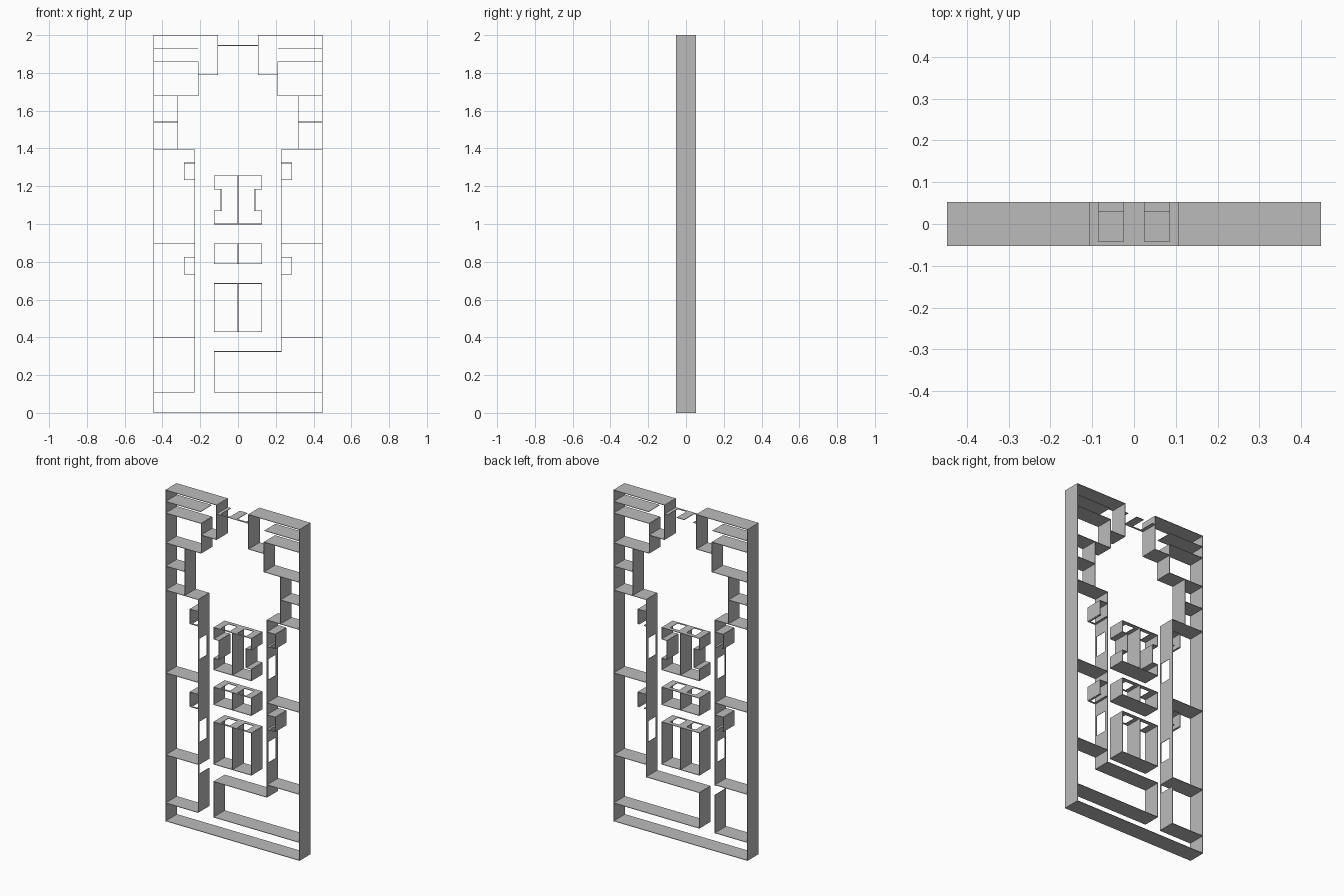
import bpy, bmesh

if "Cube" in bpy.data.objects:
    bpy.data.objects.remove(bpy.data.objects["Cube"])

D = 0.053            # half depth of every wall
T = 0.0015           # half thickness of the thin walls
HEAD, SILL = -0.042, 0.03   # opening head and window sill along y

grey = bpy.data.materials.new("wall grey")
grey.diffuse_color = (0.5, 0.5, 0.5, 1)
grey.use_nodes = True
grey.node_tree.nodes["Principled BSDF"].inputs["Base Color"].default_value = grey.diffuse_color


def panel(bm, axis, pos, a, b, y0, y1):
    """Thin box: axis 'x' is a wall at constant x, 'z' a wall at constant z."""
    if b - a < 1e-4 or y1 - y0 < 1e-4:
        return
    lo, hi = ((pos - T, y0, a), (pos + T, y1, b)) if axis == 'x' else ((a, y0, pos - T), (b, y1, pos + T))
    r = bmesh.ops.create_cube(bm, size=1)
    for v in r['verts']:
        v.co = [lo[i] + (v.co[i] + 0.5) * (hi[i] - lo[i]) for i in range(3)]


def wall(bm, axis, pos, a, b, windows=(), doors=()):
    """Wall split around its openings; doors reach the floor side, windows keep a sill."""
    a, b = min(a, b), max(a, b)
    cuts = [(s, e, SILL) for s, e in windows] + [(s, e, D) for s, e in doors]
    at = a
    for s, e, end in sorted(cuts):
        panel(bm, axis, pos, at, s, -D, D)
        panel(bm, axis, pos, s, e, -D, HEAD)
        panel(bm, axis, pos, s, e, end, D)
        at = e
    panel(bm, axis, pos, at, b, -D, D)


def finish(name, bm):
    me = bpy.data.meshes.new(name)
    bm.to_mesh(me)
    bm.free()
    me.materials.append(grey)
    bpy.context.collection.objects.link(bpy.data.objects.new(name, me))


# outer shell
bm = bmesh.new()
for s in (-1, 1):
    wall(bm, 'x', s * 0.446, 0, 2)
    wall(bm, 'z', 1.9985, s * 0.107, s * 0.446)
wall(bm, 'z', 0.0015, -0.446, 0.446)
finish("outer_walls", bm)

# entrance wall with two doorways
bm = bmesh.new()
wall(bm, 'z', 1.945, -0.107, 0.107, doors=[(-0.085, -0.025), (0.025, 0.085)])
finish("entrance_wall", bm)

# rooms mirrored on both sides
for s, side in ((-1, "left"), (1, "right")):
    bm = bmesh.new()
    # stepped hall walls
    wall(bm, 'x', s * 0.107, 1.79, 2)
    wall(bm, 'z', 1.79, s * 0.107, s * 0.21)
    wall(bm, 'x', s * 0.21, 1.68, 1.86)
    wall(bm, 'z', 1.93, s * 0.213, s * 0.446)
    wall(bm, 'z', 1.86, s * 0.21, s * 0.446)
    wall(bm, 'z', 1.68, s * 0.21, s * 0.446)
    wall(bm, 'x', s * 0.32, 1.395, 1.68)
    wall(bm, 'z', 1.54, s * 0.32, s * 0.446)
    # room dividers
    for z in (1.395, 0.895, 0.4):
        wall(bm, 'z', z, s * 0.23, s * 0.446)
    finish(side + "_room_walls", bm)

    # long corridor wall with windows
    bm = bmesh.new()
    doors = [(0.34, 0.395)] if s < 0 else []
    wall(bm, 'x', s * 0.23, 0.11 if s < 0 else 0.325, 1.395,
         windows=[(0.53, 0.655), (1.03, 1.155)], doors=doors)
    finish(side + "_corridor_wall", bm)

    # small closets behind the corridor wall
    bm = bmesh.new()
    for z in (0.735, 1.235):
        gap = sorted((s * 0.245, s * 0.275))
        wall(bm, 'x', s * 0.285, z, z + 0.088)
        wall(bm, 'z', z + 0.088, s * 0.23, s * 0.285)
        wall(bm, 'z', z, s * 0.23, s * 0.285, doors=[gap])
    finish(side + "_closets", bm)

# central cells, each with a middle divider
for name, z0, z1 in (("lower_cells", 0.43, 0.685), ("middle_cells", 0.79, 0.895), ("upper_cells", 1.0, 1.255)):
    bm = bmesh.new()
    wall(bm, 'z', z0, -0.126, 0.126)
    wall(bm, 'z', z1, -0.126, 0.126, windows=[(-0.085, -0.025), (0.025, 0.085)])
    wall(bm, 'x', 0, z0, z1)
    for s in (-1, 1):
        if name == "upper_cells":   # notched sides
            wall(bm, 'x', s * 0.126, z0, 1.07)
            wall(bm, 'x', s * 0.126, 1.185, z1)
            wall(bm, 'x', s * 0.09, 1.07, 1.185)
            for z in (1.07, 1.185):
                wall(bm, 'z', z, s * 0.09, s * 0.126)
        else:
            wall(bm, 'x', s * 0.126, z0, z1)
    finish(name, bm)

# large room and passage at the bottom
bm = bmesh.new()
wall(bm, 'z', 0.11, -0.446, -0.23)
wall(bm, 'z', 0.11, -0.126, 0.446)
wall(bm, 'x', -0.126, 0.11, 0.325)
wall(bm, 'z', 0.325, -0.126, 0.23)
finish("bottom_room_walls", bm)
